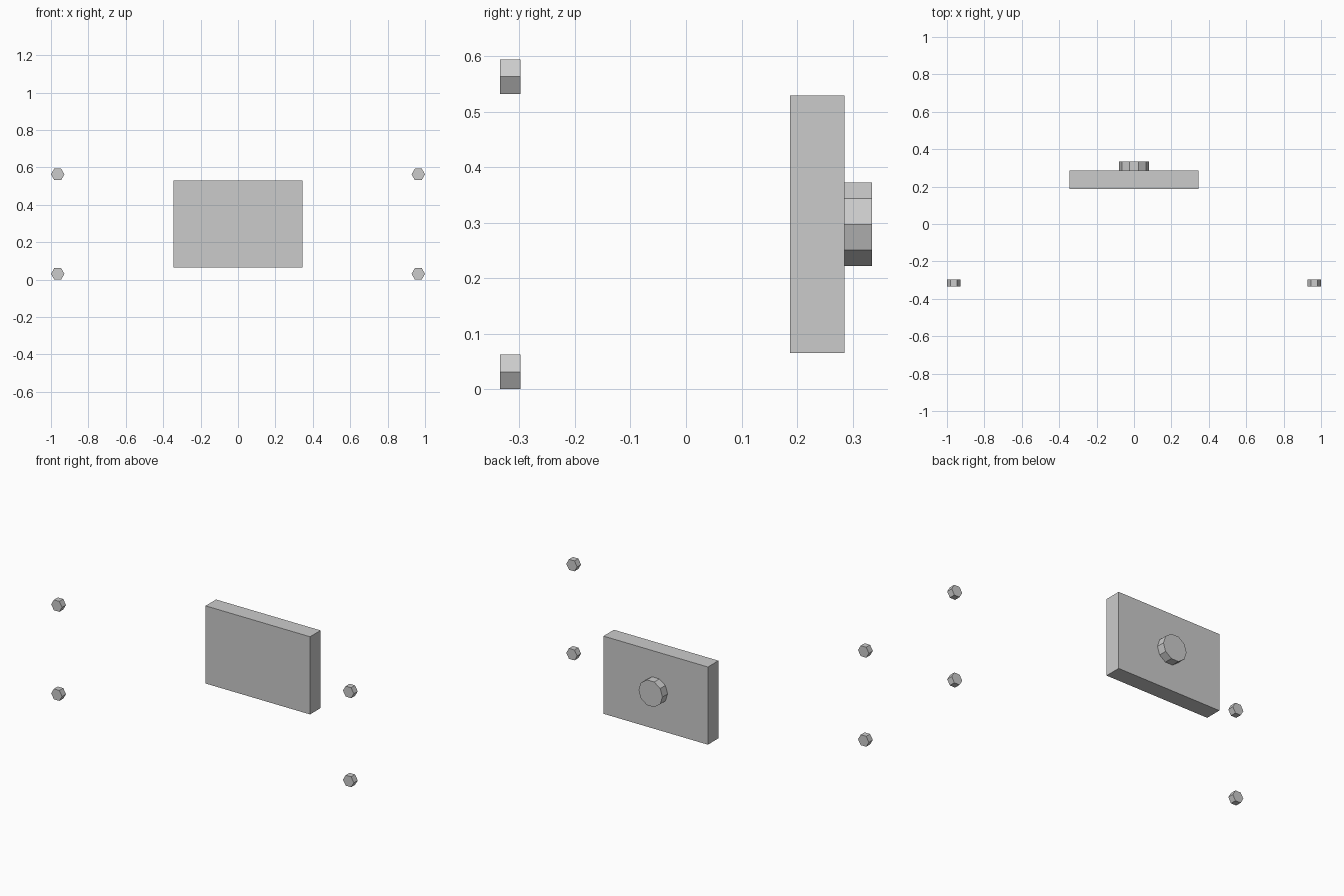
import bpy, math

if "Cube" in bpy.data.objects:
    bpy.data.objects.remove(bpy.data.objects["Cube"])

grey = bpy.data.materials.new("light grey")
grey.diffuse_color = (0.6, 0.6, 0.6, 1)
grey.use_nodes = True
grey.node_tree.nodes["Principled BSDF"].inputs["Base Color"].default_value = grey.diffuse_color

CZ = 0.297  # shared centre height


def finish(name):
    ob = bpy.context.object
    ob.name = name
    ob.data.materials.append(grey)
    return ob


def prism(name, sides, radius, x, y0, y1, z):
    """Prism along y with a corner pointing along x."""
    bpy.ops.mesh.primitive_cylinder_add(
        vertices=sides, radius=radius, depth=y1 - y0,
        location=(x, (y0 + y1) / 2, z),
        rotation=(math.pi / 2, math.pi / 2, 0))
    # cylinder corners start on local y, so turn them onto x
    ob = finish(name)
    ob.rotation_euler = (math.pi / 2, 0, 0)
    for v in ob.data.vertices:
        v.co.x, v.co.y = v.co.y, -v.co.x
    return ob


# Back plate
bpy.ops.mesh.primitive_cube_add(size=1, location=(0, 0.2365, CZ))
finish("back_plate").dimensions = (0.69, 0.099, 0.464)

# Ten-sided boss on the rear of the plate
prism("rear_boss", 10, 0.079, 0, 0.286, 0.335, CZ)

# Four hexagonal bolts at the front corners
for sx, side in ((-1, "left"), (1, "right")):
    for sz, level in ((-1, "lower"), (1, "upper")):
        prism(f"{level}_{side}_bolt", 6, 0.036, sx * 0.964,
              -0.335, -0.298, CZ + sz * 0.266)
